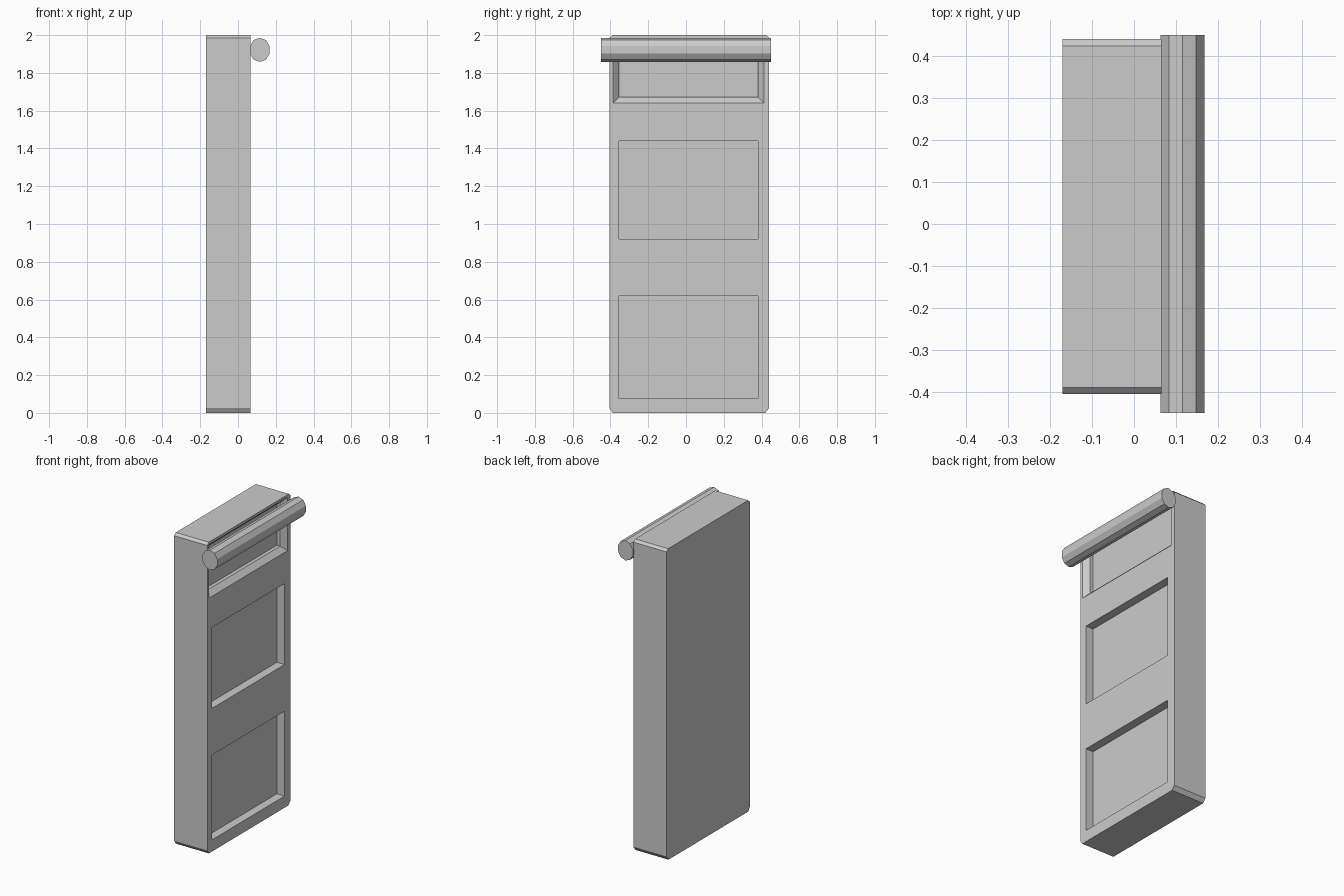
import bpy, bmesh
from math import sin, cos, radians

if "Cube" in bpy.data.objects:
    bpy.data.objects.remove(bpy.data.objects["Cube"])

BACK, FACE, DEPTH = -0.17, 0.065, 0.055


def loft(name, rings):
    """Solid skinned through matching rings of points, capped at both ends."""
    bm = bmesh.new()
    loops = [[bm.verts.new(p) for p in ring] for ring in rings]
    n = len(loops[0])
    for a, b in zip(loops, loops[1:]):
        for i in range(n):
            j = (i + 1) % n
            bm.faces.new((a[i], a[j], b[j], b[i]))
    bm.faces.new(loops[0])
    bm.faces.new(loops[-1])
    bmesh.ops.recalc_face_normals(bm, faces=bm.faces[:])
    mesh = bpy.data.meshes.new(name)
    bm.to_mesh(mesh)
    bm.free()
    obj = bpy.data.objects.new(name, mesh)
    bpy.context.collection.objects.link(obj)
    return obj


def rect(x, z0, z1, grow=0.0):
    """Panel outline at depth x, grown outwards by an amount."""
    y0, y1 = -0.355 - grow, 0.38 + grow
    z0, z1 = z0 - grow, z1 + grow
    return [(x, y0, z0), (x, y1, z0), (x, y1, z1), (x, y0, z1)]


# Slab body with clipped corners
L, R = -0.405, 0.44
outline = [(L + 0.017, 0), (R - 0.02, 0), (R, 0.025), (R, 1.985),
           (R - 0.016, 2), (L + 0.016, 2), (L, 1.985), (L, 0.025)]
body = loft("slab_body", [[(x, y, z) for y, z in outline] for x in (BACK, FACE)])

# Two plain recessed panels, and a top one with a bevelled rim
floor, out, b = FACE - DEPTH, FACE + 0.01, 0.032
cutters = [loft("panel_cutter", [rect(floor, z0, z1), rect(out, z0, z1)])
           for z0, z1 in ((0.075, 0.62), (0.92, 1.44))]
top = (1.672, 1.952)
cutters.append(loft("bevelled_panel_cutter", [
    rect(floor, *top), rect(FACE - b, *top),
    rect(FACE, *top, b), rect(out, *top, b)]))

bpy.context.view_layer.objects.active = body
for cutter in cutters:
    cutter.hide_render = True
    mod = body.modifiers.new("recess", "BOOLEAN")
    mod.operation = "DIFFERENCE"
    mod.solver = "EXACT"
    mod.object = cutter
    bpy.ops.object.modifier_apply(modifier=mod.name)
    bpy.data.objects.remove(cutter)

# Ten-sided oval bar across the top
angles = [radians(90 + 36 * i) for i in range(10)]
loft("top_bar", [[(0.1155 + 0.055 * cos(a), y, 1.922 + 0.064 * sin(a))
                  for a in angles] for y in (-0.45, 0.45)])
